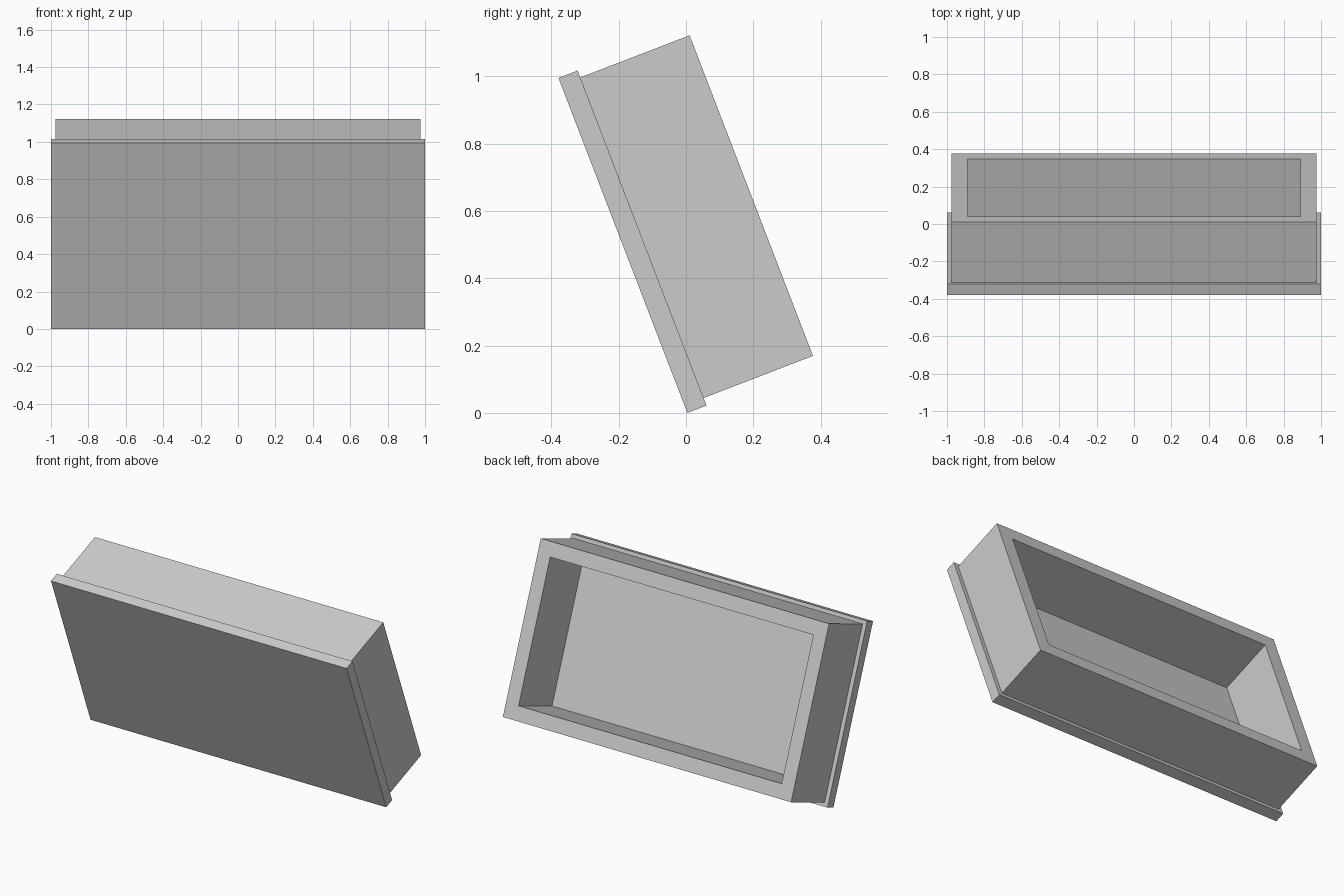
import bpy, bmesh, math
from mathutils import Matrix, Vector

if "Cube" in bpy.data.objects:
    bpy.data.objects.remove(bpy.data.objects["Cube"])

grey = bpy.data.materials.new("plain grey")
grey.diffuse_color = (0.6, 0.6, 0.6, 1)
grey.use_nodes = True
grey.node_tree.nodes["Principled BSDF"].inputs["Base Color"].default_value = grey.diffuse_color

# the whole drawer leans back about its bottom front edge
TILT = Matrix.Translation((0, 0.004, 0)) @ Matrix.Rotation(math.radians(21.05), 4, 'X')


def finish(name, bm):
    bmesh.ops.recalc_face_normals(bm, faces=bm.faces[:])
    bm.transform(TILT)
    mesh = bpy.data.meshes.new(name)
    bm.to_mesh(mesh)
    bm.free()
    mesh.materials.append(grey)
    obj = bpy.data.objects.new(name, mesh)
    bpy.context.collection.objects.link(obj)


def box(bm, lo, hi):
    lo, hi = Vector(lo), Vector(hi)
    m = Matrix.Translation((lo + hi) / 2) @ Matrix.Diagonal((*(hi - lo), 1))
    bmesh.ops.create_cube(bm, size=1, matrix=m)


# front panel
FACE = 0.061
bm = bmesh.new()
box(bm, (-1, 0, 0), (1, FACE, 1.066))
finish("drawer_front", bm)

# open tray: four thick walls with a flat rim, floored by the panel
BACK = FACE + 0.348
WALL = 0.085
bm = bmesh.new()
box(bm, (-0.975, FACE, 0.024), (0.975, BACK, 1.044))
bm.normal_update()
mouth = max(bm.faces, key=lambda f: f.calc_center_median().y)
bmesh.ops.inset_region(bm, faces=[mouth], thickness=WALL, use_even_offset=True)
floor = bmesh.ops.extrude_discrete_faces(bm, faces=[mouth])["faces"][0]
for v in floor.verts:
    v.co.y = FACE + 0.002
finish("drawer_tray", bm)
